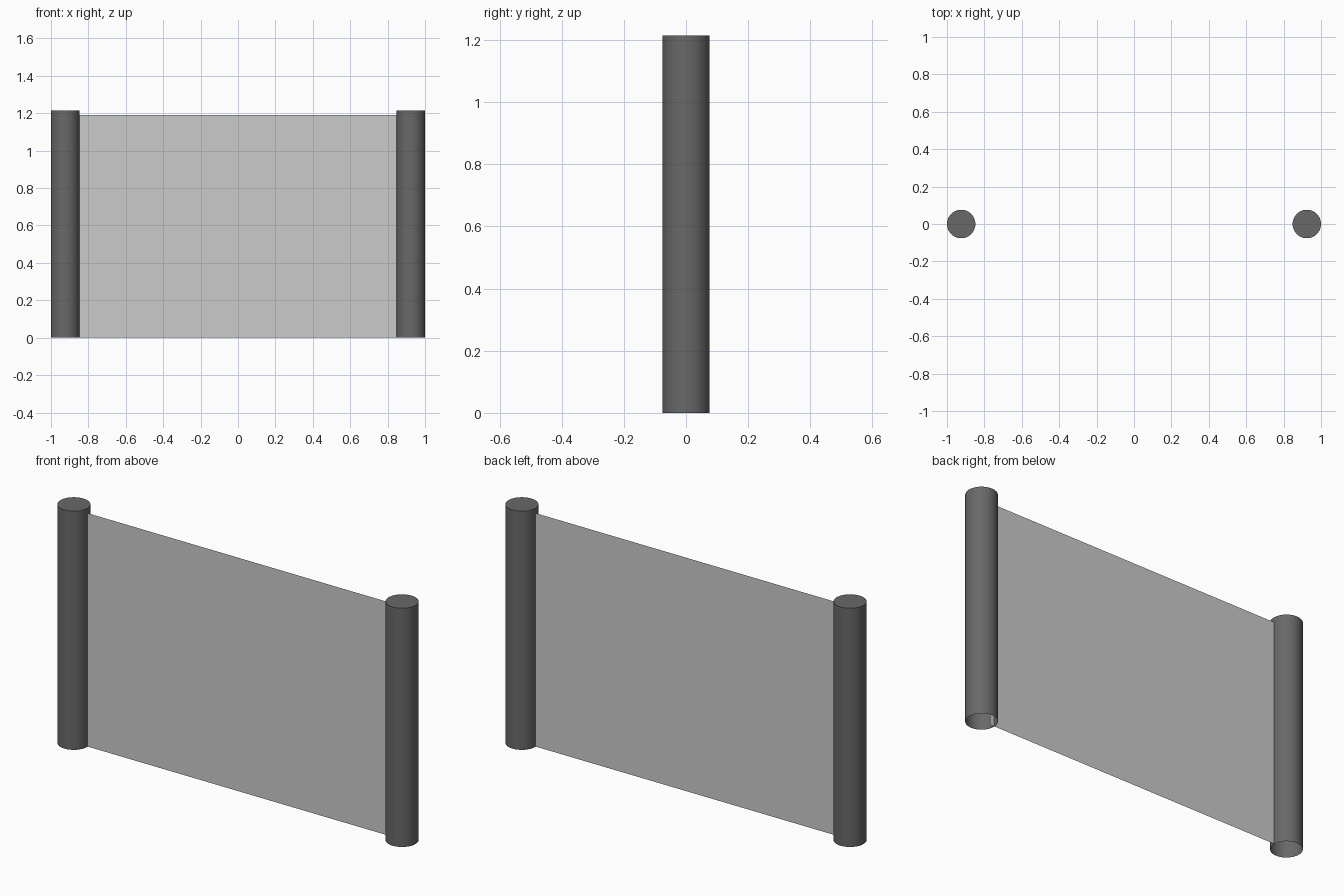
import bpy, bmesh, math

if "Cube" in bpy.data.objects:
    bpy.data.objects.remove(bpy.data.objects["Cube"])

R, H = 0.076, 1.215          # post radius and height
CX = 1.0 - R                 # post centre distance


def material(name, v):
    m = bpy.data.materials.new(name)
    m.diffuse_color = (v, v, v, 1)
    m.use_nodes = True
    m.node_tree.nodes["Principled BSDF"].inputs["Base Color"].default_value = m.diffuse_color
    return m


dark = material("dark grey", 0.14)
light = material("light grey", 0.60)


def finish(bm, name, mat):
    me = bpy.data.meshes.new(name)
    bm.to_mesh(me)
    bm.free()
    me.materials.append(mat)
    ob = bpy.data.objects.new(name, me)
    bpy.context.collection.objects.link(ob)
    return ob


# Round posts: capped on top, open underneath
for name, side in (("left_post", -1), ("right_post", 1)):
    bm = bmesh.new()
    bmesh.ops.create_cone(bm, cap_ends=True, segments=48, radius1=R, radius2=R, depth=H)
    bmesh.ops.translate(bm, vec=(side * CX, 0, H / 2), verts=bm.verts)
    bottom = [f for f in bm.faces if f.normal.z < -0.9]
    bmesh.ops.delete(bm, geom=bottom, context='FACES_ONLY')
    ob = finish(bm, name, dark)
    bpy.context.view_layer.objects.active = ob
    ob.select_set(True)
    bpy.ops.object.shade_smooth_by_angle(angle=math.radians(40))
    ob.select_set(False)

# Thin panel sheet, tucked slightly into both posts
bm = bmesh.new()
w = 0.872
bm.faces.new([bm.verts.new((x, 0, z)) for x, z in
              ((-w, 0.002), (w, 0.002), (w, 1.19), (-w, 1.19))])
finish(bm, "panel", light)
